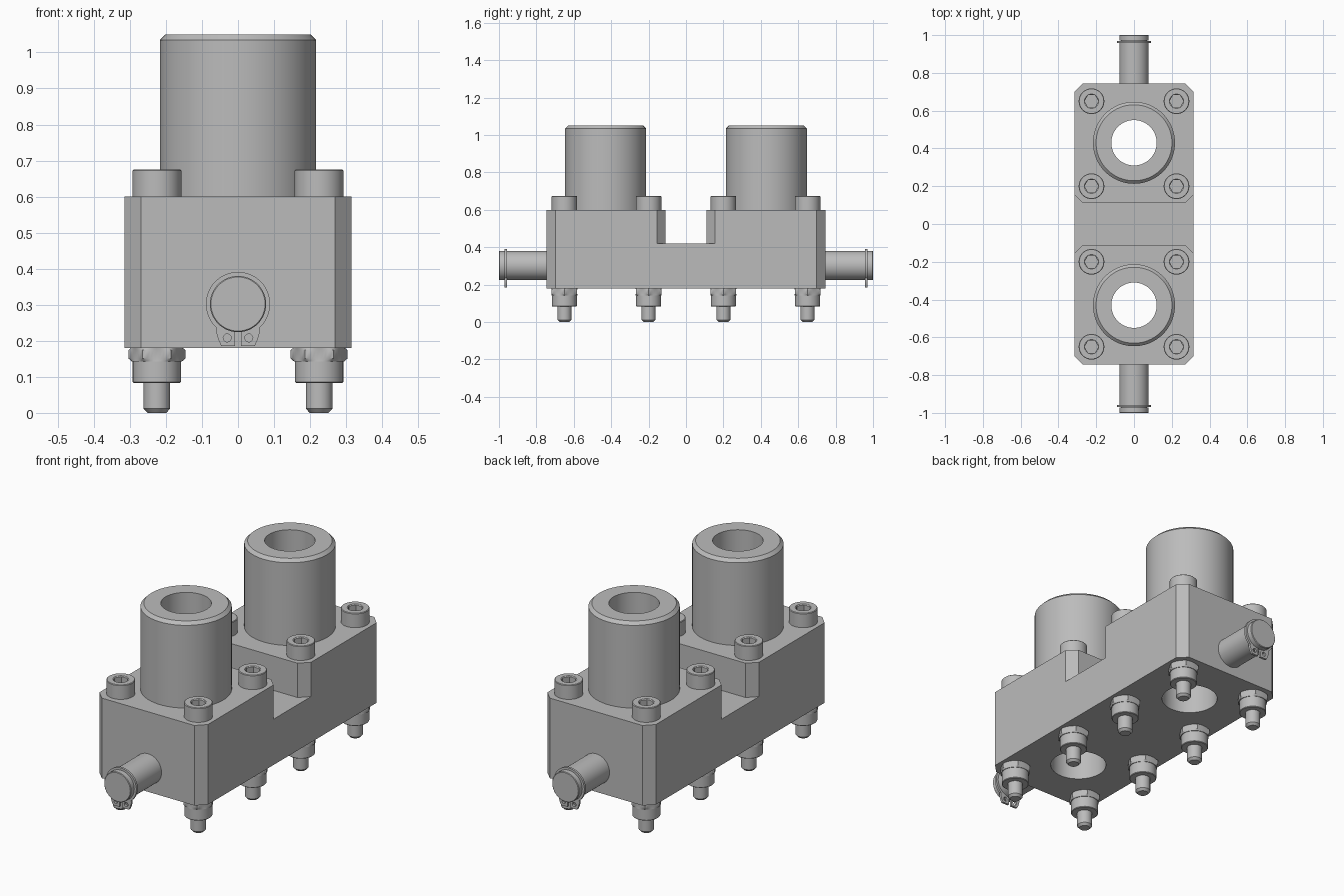
import bpy, bmesh
from math import sin, cos, pi, radians
from mathutils import Matrix

cube = bpy.data.objects.get("Cube")
if cube:
    bpy.data.objects.remove(cube, do_unlink=True)

steel = bpy.data.materials.new("plain grey steel")
steel.use_nodes = True
GREY = (0.5, 0.5, 0.5, 1)
steel.diffuse_color = GREY
steel.node_tree.nodes["Principled BSDF"].inputs["Base Color"].default_value = GREY


def select(ob):
    bpy.ops.object.select_all(action='DESELECT')
    ob.select_set(True)
    bpy.context.view_layer.objects.active = ob


def add_object(name, bm, matrix=Matrix()):
    bmesh.ops.recalc_face_normals(bm, faces=bm.faces)
    mesh = bpy.data.meshes.new(name)
    bm.to_mesh(mesh)
    bm.free()
    mesh.materials.append(steel)
    ob = bpy.data.objects.new(name, mesh)
    ob.matrix_world = matrix
    bpy.context.collection.objects.link(ob)
    return ob


def smooth(ob):
    select(ob)
    bpy.ops.object.shade_smooth_by_angle(angle=radians(30))


def prism(name, outline, low, high):
    bm = bmesh.new()
    face = bm.faces.new([bm.verts.new((x, y, low)) for x, y in outline])
    top = bmesh.ops.extrude_face_region(bm, geom=[face])["geom"]
    bmesh.ops.translate(bm, vec=(0, 0, high - low),
                        verts=[v for v in top if isinstance(v, bmesh.types.BMVert)])
    return add_object(name, bm)


def lathe(name, profile, matrix=Matrix(), sides=48, closed=False):
    """Rings of (radius, z) or (corner radius, z, 'hex'), joined by quads."""
    bm = bmesh.new()
    rings = []
    for r, z, *shape in profile:
        ring = []
        for i in range(sides):
            a = 2 * pi * i / sides
            k = cos(pi / 6) / cos(a % (pi / 3) - pi / 6) if shape else 1
            ring.append(bm.verts.new((r * k * cos(a), r * k * sin(a), z)))
        rings.append(ring)
    pairs = list(zip(rings, rings[1:]))
    if closed:
        pairs.append((rings[-1], rings[0]))
    else:
        bm.faces.new(rings[0])
        bm.faces.new(rings[-1])
    for a, b in pairs:
        for i in range(sides):
            j = (i + 1) % sides
            bm.faces.new((a[i], a[j], b[j], b[i]))
    ob = add_object(name, bm, matrix)
    smooth(ob)
    return ob


def cut(ob, cutter):
    mod = ob.modifiers.new("cut", 'BOOLEAN')
    mod.operation = 'DIFFERENCE'
    mod.solver = 'EXACT'
    mod.object = cutter
    select(ob)
    bpy.ops.object.modifier_apply(modifier=mod.name)
    bpy.data.objects.remove(cutter, do_unlink=True)


# Main block with chamfered corners
W, L, C, SLOT, SLEEVE_Y = 0.315, 0.745, 0.046, 0.11, 0.43
quarter = [(W, L - C), (W - C, L)]
right = [(x, -y) for x, y in reversed(quarter)] + quarter
body = prism("body_block", right + [(-x, y) for x, y in reversed(right)], 0.18, 0.6)

# Cross slot whose walls flare out into chamfers at the sides
side = [(W - C, -SLOT), (W + C, -SLOT - 2 * C), (W + C, SLOT + 2 * C), (W - C, SLOT)]
cut(body, prism("slot_cutter", side + [(-x, y) for x, y in reversed(side)], 0.42, 0.8))

# Bores through the block
for s in (-1, 1):
    cut(body, lathe("bore_cutter", [(0.137, 0.1), (0.137, 0.8)],
                    Matrix.Translation((0, s * SLEEVE_Y, 0)), 96))
smooth(body)

# Hollow sleeves on top, each with a spigot set in the block
for s, end in ((-1, "front"), (1, "back")):
    lathe("sleeve_" + end,
          [(0.12, 0.42), (0.15, 0.42), (0.15, 0.599), (0.217, 0.599),
           (0.217, 1.034), (0.201, 1.05), (0.12, 1.05)],
          Matrix.Translation((0, s * SLEEVE_Y, 0)), 96, closed=True)

# Socket head bolts with lock nuts underneath
for x in (-0.225, 0.225):
    for y in (-0.65, -0.2, 0.2, 0.65):
        place = Matrix.Translation((x, y, 0))
        lathe("bolt_head", [(0.068, 0.59), (0.068, 0.672), (0.065, 0.675),
                            (0.038, 0.675), (0.037, 0.671, "hex"),
                            (0.037, 0.635, "hex")], place)
        lathe("lock_nut", [(0.064, 0.083), (0.067, 0.086), (0.067, 0.143),
                           (0.07, 0.143), (0.079, 0.151, "hex"),
                           (0.079, 0.174, "hex"), (0.07, 0.182)], place)
        lathe("bolt_stud", [(0.026, 0), (0.037, 0.012), (0.037, 0.1)], place)

# Side pins with retaining rings
PIN_Z = 0.302
ear = [(0.008, -0.117), (0.046, -0.117), (0.054, -0.1), (0.06, -0.08)]


def arc(radius, start, end, steps, x=0, y=0):
    angles = [radians(start + (end - start) * i / steps) for i in range(steps + 1)]
    return [(x + radius * cos(a), y + radius * sin(a)) for a in angles]


ring_outline = (ear + arc(0.089, -48, 228, 48) + [(-x, y) for x, y in reversed(ear)]
                + arc(0.07, 263, -83, 48))
ear_holes = [arc(0.011, 0, 345, 23, x, -0.094) for x in (-0.03, 0.03)]


def retaining_ring(name, y):
    curve = bpy.data.curves.new(name, 'CURVE')
    curve.dimensions = '2D'
    curve.fill_mode = 'BOTH'
    curve.extrude = 0.006
    for points in [ring_outline] + ear_holes:
        spline = curve.splines.new('POLY')
        spline.points.add(len(points) - 1)
        for p, (px, py) in zip(spline.points, points):
            p.co = (px, py, 0, 1)
        spline.use_cyclic_u = True
    curve.materials.append(steel)
    ob = bpy.data.objects.new(name, curve)
    ob.matrix_world = Matrix.Translation((0, y, PIN_Z)) @ Matrix.Rotation(pi / 2, 4, 'X')
    bpy.context.collection.objects.link(ob)
    select(ob)
    bpy.ops.object.convert(target='MESH')
    smooth(bpy.context.object)


for s, end in ((-1, "front"), (1, "back")):
    lathe("pin_" + end,
          [(0.078, 0.7), (0.078, 0.957), (0.07, 0.957), (0.07, 0.971),
           (0.078, 0.971), (0.078, 0.997), (0.075, 1)],
          Matrix.Translation((0, 0, PIN_Z)) @ Matrix.Rotation(-s * pi / 2, 4, 'X'))
    retaining_ring("retaining_ring_" + end, s * 0.964)
